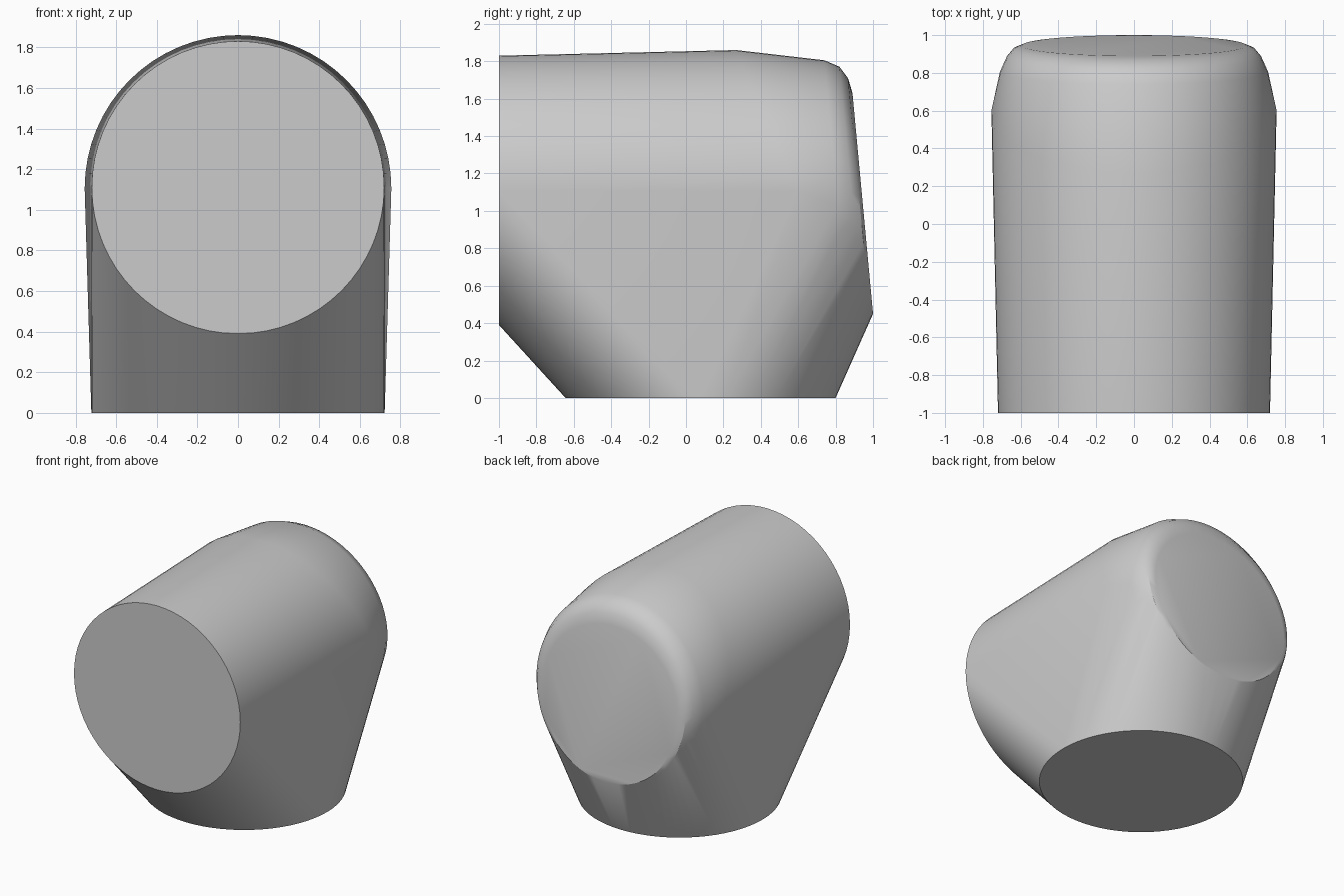
import bpy, bmesh, math
from mathutils import Vector

if "Cube" in bpy.data.objects:
    bpy.data.objects.remove(bpy.data.objects["Cube"])

SIDES = 64
bm = bmesh.new()


def ring(centre, u, r, arc=(0, 2 * math.pi), n=SIDES):
    """Circle spanned by the x axis and direction u."""
    for i in range(n):
        a = arc[0] + (arc[1] - arc[0]) * i / n
        bm.verts.new(centre + Vector((r * math.cos(a), 0, 0)) + u * (r * math.sin(a)))


# front mouth and bottom mouth of the elbow
ring(Vector((0, -1, 1.11)), Vector((0, 0, 1)), 0.72)
ring(Vector((0, 0.078, 0)), Vector((0, 1, 0)), 0.722)

# slanted widest rim, upper half only
ring(Vector((0, 0.6, 1.105)), Vector((0, -0.44, 1)), 0.755,
     (0, math.pi * (1 + 1 / 32)), 33)

# slightly tilted back disc and its rounded shoulder: (depth, radius, rise)
t = math.atan2(0.11, 1.18)
up = Vector((0, -math.sin(t), math.cos(t)))
out = Vector((0, math.cos(t), math.sin(t)))
for depth, r, rise in [(0, 0.593, 0), (0.016, 0.64, 0.034),
                       (0.056, 0.675, 0.064), (0.133, 0.71, 0.071)]:
    ring(Vector((0, 0.945, 1.04)) - out * depth + up * rise, up, r)

# wrap a skin over the rings, dropping hidden points
res = bmesh.ops.convex_hull(bm, input=bm.verts[:])
bmesh.ops.delete(bm, geom=[v for v in bm.verts if not v.link_faces], context='VERTS')
bmesh.ops.dissolve_limit(bm, angle_limit=math.radians(0.3),
                         verts=bm.verts[:], edges=bm.edges[:])
bmesh.ops.recalc_face_normals(bm, faces=bm.faces[:])

mesh = bpy.data.meshes.new("elbow_block")
bm.to_mesh(mesh)
bm.free()
obj = bpy.data.objects.new("elbow_block", mesh)
bpy.context.collection.objects.link(obj)
bpy.context.view_layer.objects.active = obj
obj.select_set(True)
bpy.ops.object.shade_smooth_by_angle(angle=math.radians(30))
